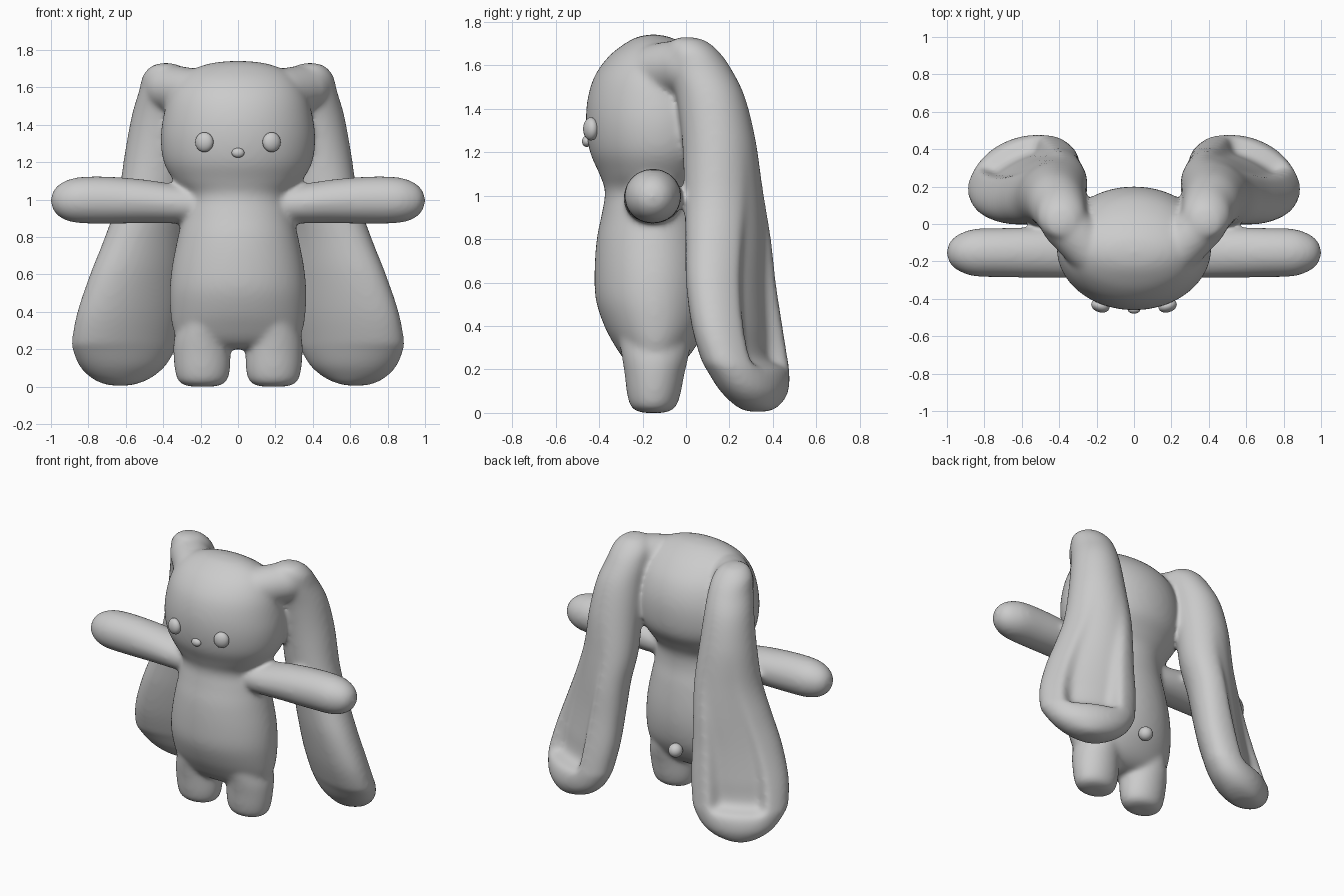
import bpy, bmesh, math
from mathutils import Matrix, Vector

if "Cube" in bpy.data.objects:
    bpy.data.objects.remove(bpy.data.objects["Cube"])

plush = bpy.data.materials.new("plush_grey")
plush.diffuse_color = (0.6, 0.6, 0.6, 1)
plush.use_nodes = True
plush.node_tree.nodes["Principled BSDF"].inputs["Base Color"].default_value = plush.diffuse_color
SIDES, STEPS = 64, 6


def smooth_rows(rows):
    """Catmull-Rom interpolation between the given cross-sections."""
    out = []
    for i in range(len(rows) - 1):
        p0, p1, p2, p3 = (rows[max(0, min(len(rows) - 1, i + k))] for k in (-1, 0, 1, 2))
        for s in range(STEPS):
            t = s / STEPS
            out.append([0.5 * (2 * b + (c - a) * t + (2 * a - 5 * b + 4 * c - d) * t * t
                               + (3 * b - a - 3 * c + d) * t ** 3)
                        for a, b, c, d in zip(p0, p1, p2, p3)])
    return out + [list(rows[-1])]


def loft(name, rows, matrix=Matrix(), mirror=False):
    """Rows are x, y, z, half width, half depth, skew in degrees, groove depth."""
    bm = bmesh.new()
    rings = []
    for x, y, z, a, b, skew, groove in smooth_rows([tuple(r) + (0,) * (7 - len(r)) for r in rows]):
        ring = []
        for k in range(SIDES):
            t = 2 * math.pi * k / SIDES
            w = max(0, min(1, (1 - abs(math.degrees(t) - 75) / 40) * 2))
            push = max(0, groove) * w * w * (3 - 2 * w)
            p = Vector((x + a * math.cos(t) - 0.4 * push,
                        y + b * math.sin(t - math.radians(skew)) - 0.92 * push, z))
            p = matrix @ p
            if mirror:
                p.x = -p.x
            ring.append(bm.verts.new(p))
        rings.append(ring)
    for r0, r1 in zip(rings, rings[1:]):
        for k in range(SIDES):
            n = (k + 1) % SIDES
            bm.faces.new((r0[k], r0[n], r1[n], r1[k]))
    bm.faces.new(rings[0])
    bm.faces.new(rings[-1])
    bmesh.ops.recalc_face_normals(bm, faces=bm.faces)
    mesh = bpy.data.meshes.new(name)
    bm.to_mesh(mesh)
    bm.free()
    obj = bpy.data.objects.new(name, mesh)
    bpy.context.collection.objects.link(obj)
    mesh.materials.append(plush)
    return obj


def ball(name, loc, scale, turn=0):
    bpy.ops.mesh.primitive_uv_sphere_add(segments=24, ring_count=14, location=loc, rotation=(0, 0, turn))
    obj = bpy.context.object
    obj.name = name
    obj.scale = scale
    obj.data.materials.append(plush)
    bpy.ops.object.shade_smooth()


# Head and torso in one loft
parts = [loft("plush_body", [
    (0, -.145, .20, .10, .05), (0, -.145, .215, .22, .10), (0, -.142, .25, .315, .145),
    (0, -.14, .31, .348, .188), (0, -.142, .40, .362, .234), (0, -.150, .52, .365, .265),
    (0, -.152, .65, .352, .269), (0, -.155, .80, .322, .256), (0, -.154, .92, .295, .233),
    (0, -.145, 1.02, .283, .228), (0, -.138, 1.10, .343, .261), (0, -.13, 1.20, .397, .312),
    (0, -.13, 1.32, .413, .33), (0, -.132, 1.44, .40, .322), (0, -.137, 1.55, .37, .284),
    (0, -.143, 1.64, .315, .214), (0, -.147, 1.70, .235, .135), (0, -.15, 1.732, .13, .07),
    (0, -.15, 1.742, .02, .01)])]

# Arms, legs and ears on both sides
arm_axis = Matrix.Translation((0, -.153, .995)) @ Matrix.Rotation(math.pi / 2, 4, 'Y')
root_start, root_end = Vector((.17, -.21, 1.562)), Vector((.395, .03, 1.600))
root_axis = (Matrix.Translation(root_start)
             @ (root_end - root_start).to_track_quat('Z', 'Y').to_matrix().to_4x4())
for mirror in (False, True):
    parts.append(loft("arm", [
        (.02, 0, .15, .09, .12), (.02, 0, .30, .102, .132), (.005, 0, .50, .117, .134),
        (-.002, 0, .70, .126, .132), (-.002, 0, .85, .123, .127), (0, 0, .93, .102, .102),
        (0, 0, .975, .07, .07), (0, 0, .995, .035, .035), (0, 0, 1.002, .005, .005)], arm_axis, mirror))
    parts.append(loft("leg", [
        (.19, -.15, .0, .05, .04), (.19, -.15, .005, .09, .07), (.19, -.15, .03, .13, .105),
        (.19, -.148, .09, .148, .124), (.193, -.145, .18, .153, .138),
        (.195, -.142, .25, .148, .152), (.185, -.142, .33, .135, .165),
        (.17, -.145, .42, .12, .17)], Matrix(), mirror))
    parts.append(loft("ear_root", [
        (0, 0, 0, .10, .10), (0, 0, .08, .123, .123), (0, 0, .16, .127, .127),
        (0, 0, .24, .127, .127), (0, 0, .31, .126, .126), (0, 0, .38, .10, .10),
        (0, 0, .42, .04, .04)], root_axis, mirror))
    parts.append(loft("ear", [
        (.385, .0, 1.73, .02, .02), (.385, .01, 1.716, .075, .075), (.386, .032, 1.665, .122, .118),
        (.392, .066, 1.58, .138, .145), (.413, .115, 1.45, .155, .158, 0, 0),
        (.43, .152, 1.25, .175, .17, 4, 0), (.447, .177, 1.0, .198, .185, 13, .01),
        (.492, .195, .8, .220, .198, 22, .028), (.538, .207, .6, .253, .207, 27, .045),
        (.578, .235, .4, .281, .209, 29, .065), (.605, .268, .25, .283, .2, 28, .08),
        (.610, .285, .20, .275, .191, 26, .01), (.618, .312, .11, .23, .162, 20, 0),
        (.625, .327, .045, .158, .115, 15), (.63, .33, .012, .08, .065), (.63, .33, .004, .01, .01)],
        Matrix(), mirror))

# Fuse the parts into one soft skin
for p in parts:
    p.select_set(True)
bpy.context.view_layer.objects.active = parts[0]
bpy.ops.object.join()
body = bpy.context.object
remesh = body.modifiers.new("fuse", 'REMESH')
remesh.mode = 'VOXEL'
remesh.voxel_size = 0.013
remesh.use_smooth_shade = True
relax = body.modifiers.new("relax", 'SMOOTH')
relax.factor = 0.5
relax.iterations = 18

# Face and tail
ball("eye_right", (.18, -.438, 1.307), (.05, .034, .053), .3)
ball("eye_left", (-.18, -.438, 1.307), (.05, .034, .053), -.3)
ball("nose", (0, -.457, 1.25), (.034, .022, .026))
ball("tail", (0, .114, .37), (.046, .046, .046))
